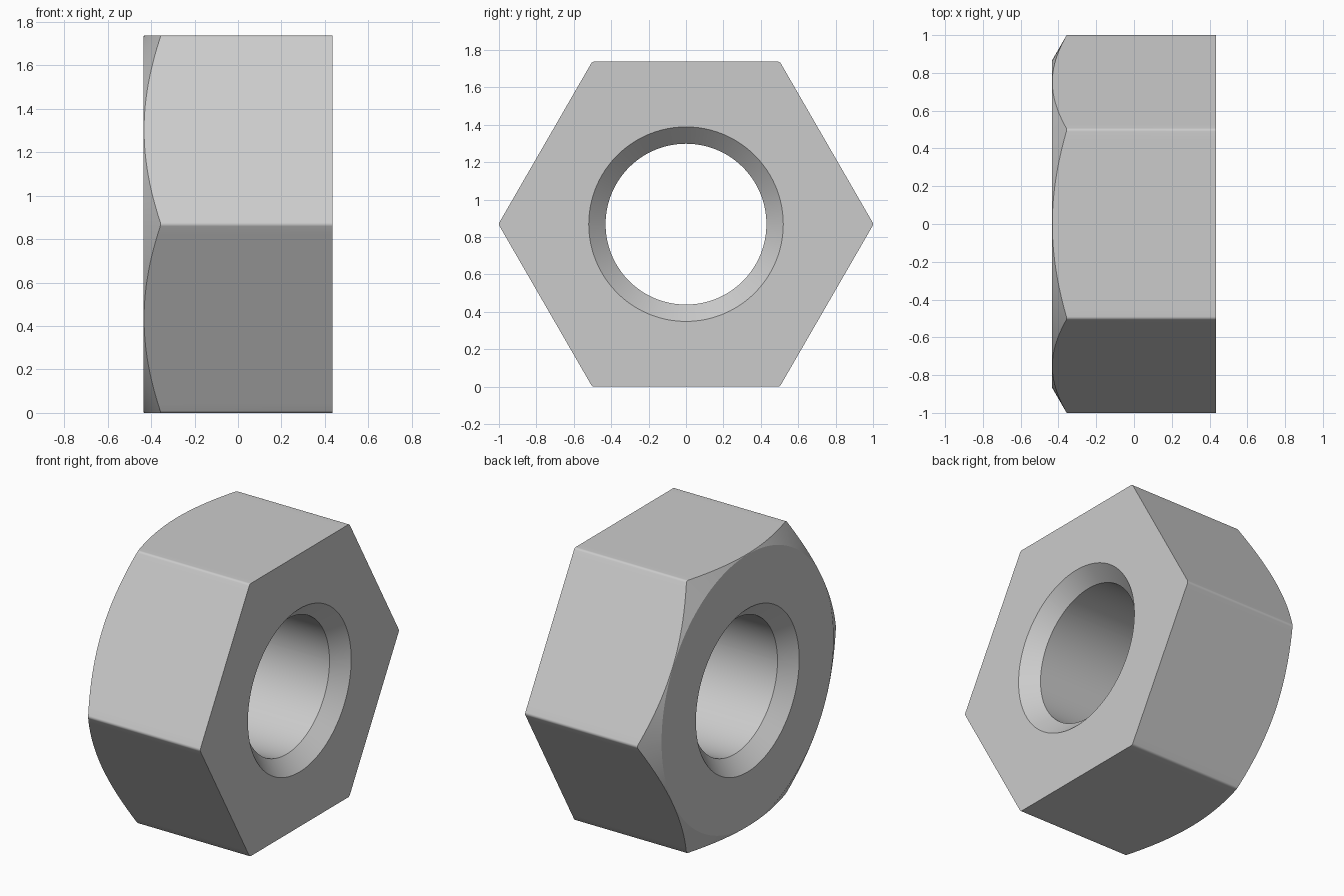
import bpy, bmesh
from math import sin, cos, radians, sqrt, hypot
from mathutils import Vector

cube = bpy.data.objects.get("Cube")
if cube:
    bpy.data.objects.remove(cube, do_unlink=True)

HALF = 0.434        # half thickness along x
FILLET = 0.02       # rounding of the hex corners
CENTRE = 1 - FILLET
APOTHEM = CENTRE * cos(radians(30)) + FILLET
FACE = 0.866        # radius of the chamfered round face
BORE, SINK = 0.43, 0.52

steel = bpy.data.materials.new("plain grey steel")
grey = (0.6, 0.6, 0.6, 1)
steel.diffuse_color = grey
steel.use_nodes = True
steel.node_tree.nodes["Principled BSDF"].inputs["Base Color"].default_value = grey


def corner(k, turn):
    """Point on the rounded corner k, turned from its middle."""
    mid, a = radians(60 * k), radians(60 * k + turn)
    return Vector((CENTRE * cos(mid) + FILLET * cos(a),
                   CENTRE * sin(mid) + FILLET * sin(a)))


# Hexagon outline: short corner arcs joined by finely divided flats
outline = []
for k in range(6):
    outline += [corner(k, t) for t in range(-30, 31, 10)]
    start, end = corner(k, 30), corner(k + 1, -30)
    outline += [start.lerp(end, i / 24) for i in range(1, 24)]

# Section of the nut along each outline direction, as (x, radius) pairs
depth = SINK - BORE
bm = bmesh.new()
columns = []
for p in outline:
    reach = p.length
    chamfer_x = -HALF + (reach - FACE) / sqrt(3)
    section = [(-HALF, FACE), (chamfer_x, reach), (HALF, reach), (HALF, SINK),
               (HALF - depth, BORE), (depth - HALF, BORE), (-HALF, SINK)]
    d = p.normalized()
    columns.append([bm.verts.new((x, d.x * r, d.y * r + APOTHEM)) for x, r in section])

# Skin neighbouring sections together
for i, a in enumerate(columns):
    b = columns[(i + 1) % len(columns)]
    for j in range(len(a)):
        n = (j + 1) % len(a)
        bm.faces.new((a[j], a[n], b[n], b[j]))
bmesh.ops.recalc_face_normals(bm, faces=bm.faces)

mesh = bpy.data.meshes.new("hex_nut")
bm.to_mesh(mesh)
bm.free()
mesh.materials.append(steel)
nut = bpy.data.objects.new("hex_nut", mesh)
bpy.context.collection.objects.link(nut)

# Smooth bore and corners, crisp face edges
bpy.ops.object.select_all(action='DESELECT')
nut.select_set(True)
bpy.context.view_layer.objects.active = nut
bpy.ops.object.shade_smooth_by_angle(angle=radians(25))
